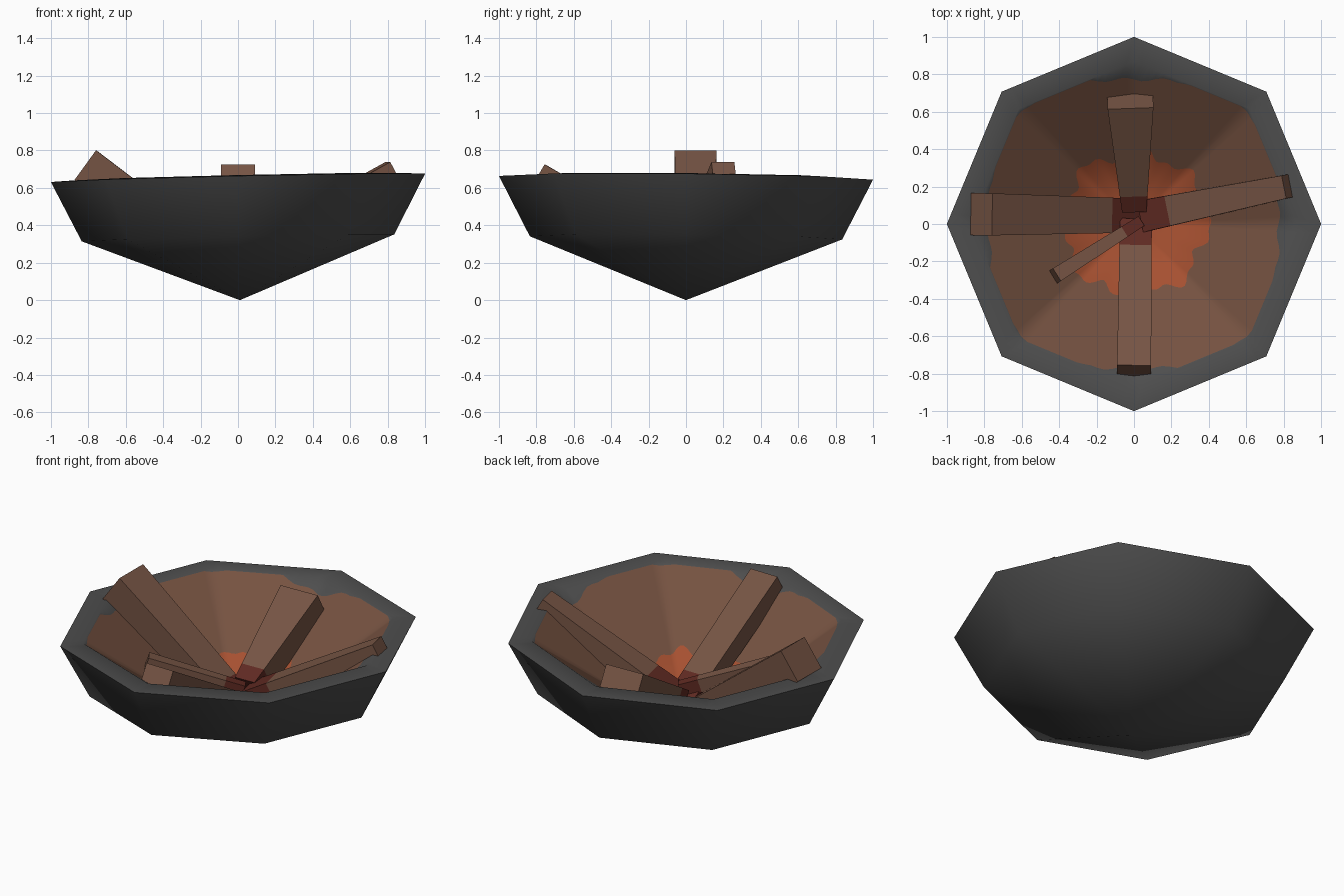
import bpy, bmesh, math
from mathutils import Vector

if "Cube" in bpy.data.objects:
    bpy.data.objects.remove(bpy.data.objects["Cube"])


def material(name, rgb):
    m = bpy.data.materials.new(name)
    m.diffuse_color = (*rgb, 1)
    m.use_nodes = True
    m.node_tree.nodes["Principled BSDF"].inputs["Base Color"].default_value = m.diffuse_color
    return m


GREY = material("charcoal_grey", (0.075, 0.075, 0.075))
EARTH = material("scorched_brown", (0.178, 0.084, 0.052))
EMBER = material("ember_orange", (0.38, 0.08, 0.03))
WOOD = material("log_brown", (0.181, 0.089, 0.058))
CHAR = material("glowing_dark_red", (0.115, 0.023, 0.016))


def finish(name, bm, mats, smooth=None):
    me = bpy.data.meshes.new(name)
    bmesh.ops.recalc_face_normals(bm, faces=bm.faces)
    bm.to_mesh(me)
    bm.free()
    for m in mats:
        me.materials.append(m)
    ob = bpy.data.objects.new(name, me)
    bpy.context.collection.objects.link(ob)
    if smooth:
        bpy.ops.object.select_all(action='DESELECT')
        ob.select_set(True)
        bpy.context.view_layer.objects.active = ob
        bpy.ops.object.shade_smooth_by_angle(angle=math.radians(smooth))
    return ob


def octagon(a):
    """Radius of a unit octagon (corners on the axes) in direction a."""
    d = (a % (math.pi / 4)) - math.pi / 8
    return math.cos(math.pi / 8) / math.cos(d)


def tilt(x, y, z):
    return (x, y, z + 0.0225 * x - 0.01 * y)   # bowl stands slightly askew


def surface(name, n, rings, apex, mats, smooth):
    """Rings are (fraction(angle), height(fraction), material of the band inside it)."""
    bm = bmesh.new()
    rows = []
    for frac, height, _ in rings:
        row = []
        for i in range(n):
            a = 2 * math.pi * i / n
            f = frac(a)
            r = f * octagon(a)
            row.append(bm.verts.new(tilt(r * math.cos(a), r * math.sin(a), height(f))))
        rows.append(row)
    tip = bm.verts.new(apex)
    for k, row in enumerate(rows):
        for i in range(n):
            j = (i + 1) % n
            if k + 1 < len(rows):
                face = bm.faces.new((row[i], row[j], rows[k + 1][j], rows[k + 1][i]))
            else:
                face = bm.faces.new((row[i], row[j], tip))
            face.material_index = rings[k][2]
    ob = finish(name, bm, mats, smooth)
    return ob


# outer bowl: eight sides down to a point
surface("bowl_shell", 8,
        [(lambda a: 1.0, lambda f: 0.654, 0), (lambda a: 0.835, lambda f: 0.333, 0)],
        (0.01, 0, 0), [GREY], 60)

# inside: flat lip, then a funnel with wavy-edged soot and ember stains
LIP, LIP_Z, FLOOR = 0.87, 0.66, 0.05


def funnel(f):
    return FLOOR + (LIP_Z - FLOOR) * f / LIP


def soot_edge(a):
    r = 0.812 - 0.04 * math.cos(4 * a) + 0.01 * math.sin(24 * a)
    return min(r / octagon(a), LIP - 0.004)


def ember_edge(a):
    return (0.385 + 0.03 * math.cos(8 * a + 0.6) + 0.015 * math.sin(19 * a)) / octagon(a)


inside = surface("bowl_inside", 128,
                 [(lambda a: 1.0, lambda f: 0.654, 0), (lambda a: LIP, funnel, 0),
                  (soot_edge, funnel, 1), (ember_edge, funnel, 2)],
                 (0, 0, FLOOR), [GREY, EARTH, EMBER], 60)
# the inside must face upwards
if inside.data.polygons[0].normal.z < 0:
    inside.data.flip_normals()


# tapered square logs leaning in to the middle, inner ends glowing
def log(name, outer, inner, size_out, size_in, glow):
    outer, inner = Vector(outer), Vector(inner)
    d = (inner - outer).normalized()
    side = d.cross(Vector((0, 0, 1))).normalized()
    up = side.cross(d)
    bm = bmesh.new()
    rows = []
    for t in (0, 1 - glow, 1):
        c = outer.lerp(inner, t)
        w = (size_out[0] * (1 - t) + size_in[0] * t) / 2
        h = (size_out[1] * (1 - t) + size_in[1] * t) / 2
        rows.append([bm.verts.new(c + side * w * sx + up * h * sz)
                     for sx, sz in ((-1, -1), (1, -1), (1, 1), (-1, 1))])
    bm.faces.new(rows[0])
    bm.faces.new(rows[2]).material_index = 1
    for k in range(2):
        for i in range(4):
            j = (i + 1) % 4
            f = bm.faces.new((rows[k][i], rows[k][j], rows[k + 1][j], rows[k + 1][i]))
            f.material_index = k
    finish(name, bm, [WOOD, CHAR])


log("left_log", (-0.815, 0.052, 0.722), (0.0, 0.045, 0.13), (0.225, 0.195), (0.18, 0.15), 0.2)
log("front_log", (0, -0.785, 0.674), (0.01, 0.0, 0.22), (0.182, 0.12), (0.17, 0.12), 0.18)
log("back_log", (-0.02, 0.66, 0.592), (0.0, 0.1, 0.27), (0.245, 0.17), (0.13, 0.15), 0.15)
log("right_log", (0.828, 0.203, 0.688), (0.06, 0.045, 0.26), (0.125, 0.115), (0.17, 0.12), 0.19)
log("small_log", (-0.422, -0.277, 0.465), (0.03, 0.01, 0.3), (0.08, 0.08), (0.06, 0.08), 0.2)
